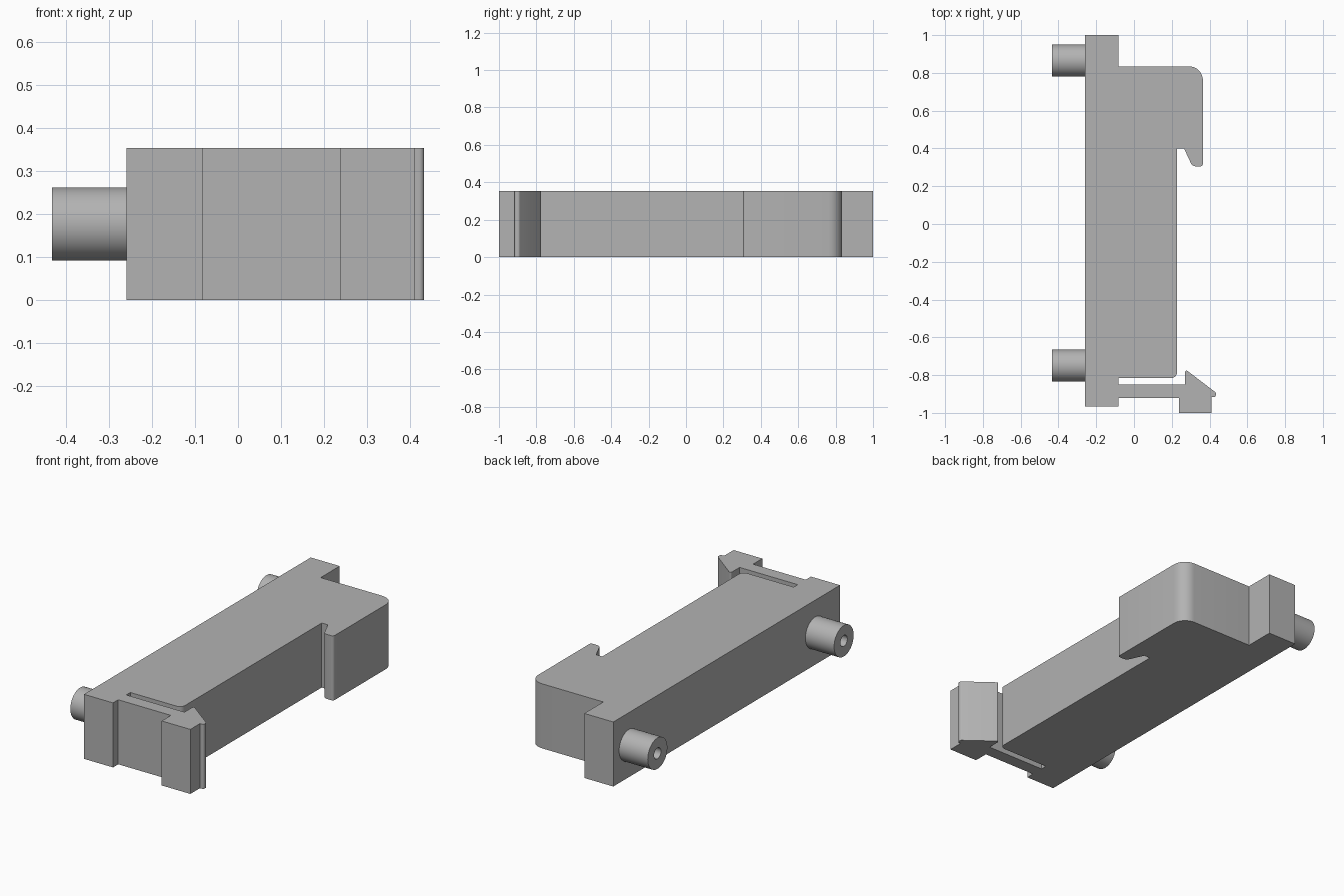
import bpy
import bmesh
import math
from mathutils import Vector, Matrix

cube = bpy.data.objects.get("Cube")
if cube:
    bpy.data.objects.remove(cube, do_unlink=True)

HEIGHT = 0.354

grey = bpy.data.materials.new("plain_grey")
grey.use_nodes = True
colour = (0.45, 0.45, 0.45, 1)
grey.diffuse_color = colour
grey.node_tree.nodes["Principled BSDF"].inputs["Base Color"].default_value = colour


def finish(name, bm):
    bmesh.ops.recalc_face_normals(bm, faces=bm.faces)
    mesh = bpy.data.meshes.new(name)
    bm.to_mesh(mesh)
    bm.free()
    mesh.materials.append(grey)
    obj = bpy.data.objects.new(name, mesh)
    bpy.context.collection.objects.link(obj)
    bpy.ops.object.select_all(action="DESELECT")
    obj.select_set(True)
    bpy.context.view_layer.objects.active = obj
    bpy.ops.object.shade_smooth_by_angle(angle=math.radians(30))
    return obj


def rounded(corners, steps=8):
    """Replace each (x, y, radius) corner by a tangent arc."""
    path = []
    for i, (x, y, r) in enumerate(corners):
        p = Vector((x, y))
        if r == 0:
            path.append(p)
            continue
        a = (Vector(corners[i - 1][:2]) - p).normalized()
        b = (Vector(corners[(i + 1) % len(corners)][:2]) - p).normalized()
        half = a.angle(b) / 2
        centre = p + (a + b).normalized() * r / math.sin(half)
        start = p + a * r / math.tan(half) - centre
        end = p + b * r / math.tan(half) - centre
        sweep = start.angle_signed(end)
        for k in range(steps + 1):
            path.append(centre + Matrix.Rotation(-sweep * k / steps, 2) @ start)
    return path


# Housing with fixed hook at the back and sprung latch at the front
outline = [
    (-0.259, 1, 0), (-0.083, 1, 0), (-0.083, 0.835, 0),
    (0.365, 0.835, 0.075), (0.365, 0.305, 0.014), (0.309, 0.305, 0.03),
    (0.265, 0.4, 0), (0.228, 0.4, 0),
    (0.228, -0.815, 0.03), (-0.083, -0.815, 0),
    (-0.083, -0.85, 0), (0.27, -0.85, 0),
    (0.27, -0.768, 0.008), (0.433, -0.892, 0.012), (0.433, -0.917, 0.012),
    (0.411, -0.917, 0), (0.411, -1, 0), (0.237, -1, 0), (0.237, -0.92, 0),
    (-0.083, -0.92, 0), (-0.083, -0.965, 0), (-0.259, -0.965, 0),
]
bm = bmesh.new()
base = bm.faces.new([bm.verts.new((p.x, p.y, 0)) for p in rounded(outline)])
top = bmesh.ops.extrude_face_region(bm, geom=[base])
bmesh.ops.translate(bm, vec=(0, 0, HEIGHT),
                    verts=[v for v in top["geom"] if isinstance(v, bmesh.types.BMVert)])
finish("clip_housing", bm)


# Hollow round pegs on the left edge of the plan
def peg(name, y):
    bm = bmesh.new()
    section = [(-0.259, 0.085), (-0.433, 0.085), (-0.433, 0.03), (-0.262, 0.03), (-0.262, 0)]
    verts = [bm.verts.new((x, y, HEIGHT / 2 + r)) for x, r in section]
    edges = [bm.edges.new(pair) for pair in zip(verts, verts[1:])]
    bmesh.ops.spin(bm, geom=verts + edges, cent=(0, y, HEIGHT / 2), axis=(1, 0, 0),
                   angle=math.tau, steps=48)
    bmesh.ops.remove_doubles(bm, verts=bm.verts, dist=0.0001)
    finish(name, bm)


peg("back_peg", 0.865)
peg("front_peg", -0.75)
